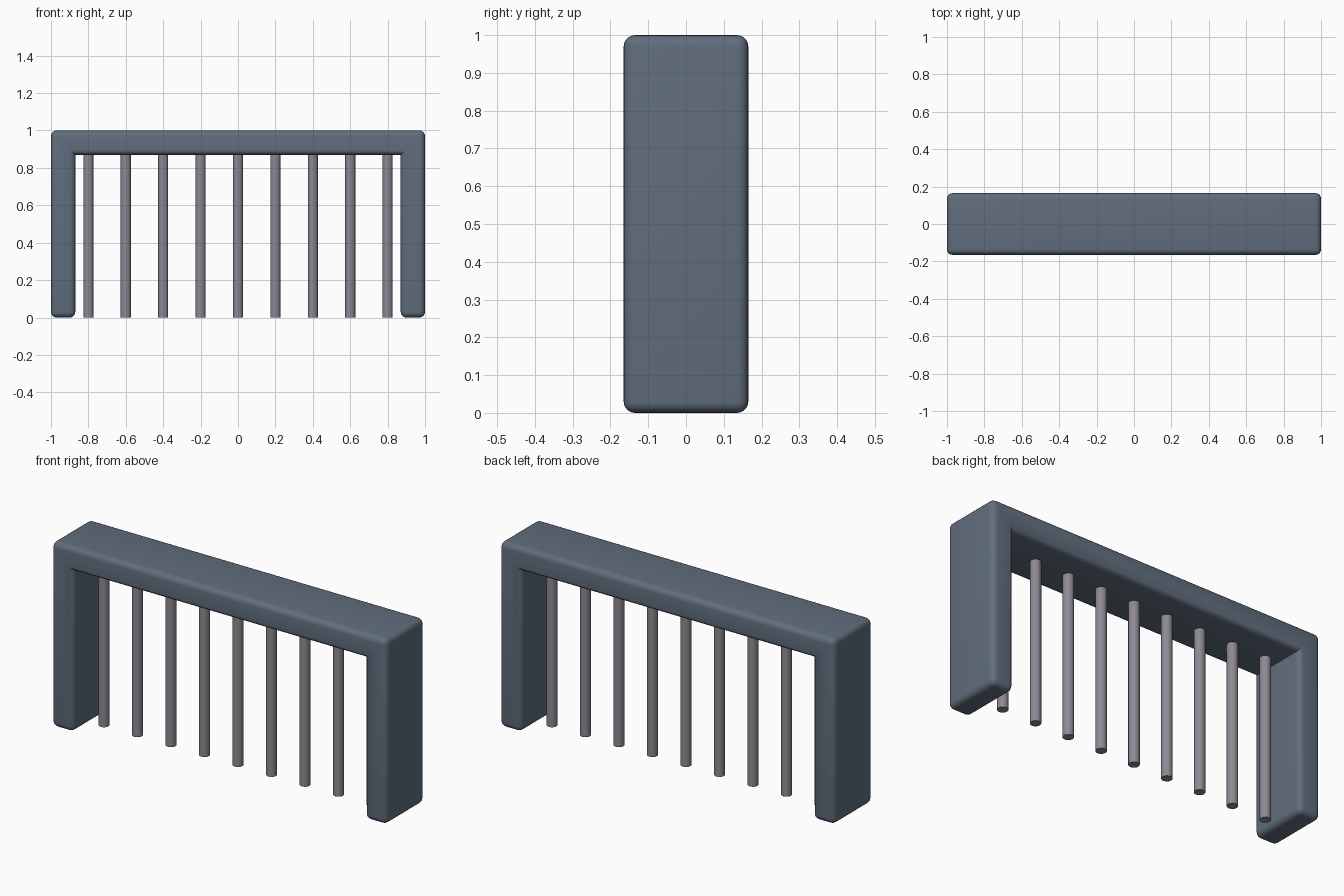
import bpy, bmesh

if "Cube" in bpy.data.objects:
    bpy.data.objects.remove(bpy.data.objects["Cube"])


def material(name, rgb):
    m = bpy.data.materials.new(name)
    m.diffuse_color = (*rgb, 1)
    m.use_nodes = True
    m.node_tree.nodes["Principled BSDF"].inputs["Base Color"].default_value = m.diffuse_color
    return m


slate = material("slate blue", (0.12, 0.155, 0.205))
steel = material("grey steel", (0.27, 0.25, 0.29))

DEPTH, THICK, ROUND = 0.165, 0.13, 0.03
inner, under = 1 - THICK, 1 - THICK

# Arch frame: U profile extruded in depth, all convex edges rounded
profile = [(-1, 0), (-inner, 0), (-inner, under), (inner, under),
           (inner, 0), (1, 0), (1, 1), (-1, 1)]
bm = bmesh.new()
face = bm.faces.new([bm.verts.new((x, -DEPTH, z)) for x, z in profile])
ext = bmesh.ops.extrude_face_region(bm, geom=[face])
bmesh.ops.translate(bm, vec=(0, 2 * DEPTH, 0),
                    verts=[v for v in ext["geom"] if isinstance(v, bmesh.types.BMVert)])
bmesh.ops.recalc_face_normals(bm, faces=bm.faces[:])


def is_inner_corner(e):
    return all(abs(abs(v.co.x) - inner) < 1e-4 and abs(v.co.z - under) < 1e-4
               for v in e.verts) and abs(e.verts[0].co.x - e.verts[1].co.x) < 1e-4


bmesh.ops.bevel(bm, geom=[e for e in bm.edges if not is_inner_corner(e)],
                offset=ROUND, segments=5, profile=0.5, affect='EDGES')
mesh = bpy.data.meshes.new("arch_frame")
bm.to_mesh(mesh)
bm.free()
mesh.materials.append(slate)
frame = bpy.data.objects.new("arch_frame", mesh)
bpy.context.collection.objects.link(frame)
bpy.context.view_layer.objects.active = frame
frame.select_set(True)
bpy.ops.object.shade_smooth_by_angle()

# Row of vertical bars, tops sunk into the beam
TOP = 0.92
for i in range(9):
    bpy.ops.mesh.primitive_cylinder_add(vertices=24, radius=0.027, depth=TOP,
                                        location=(-0.8 + 0.2 * i, 0, TOP / 2))
    bar = bpy.context.object
    bar.name = f"bar_{i + 1}"
    bar.data.materials.append(steel)
    bpy.ops.object.shade_smooth_by_angle()
